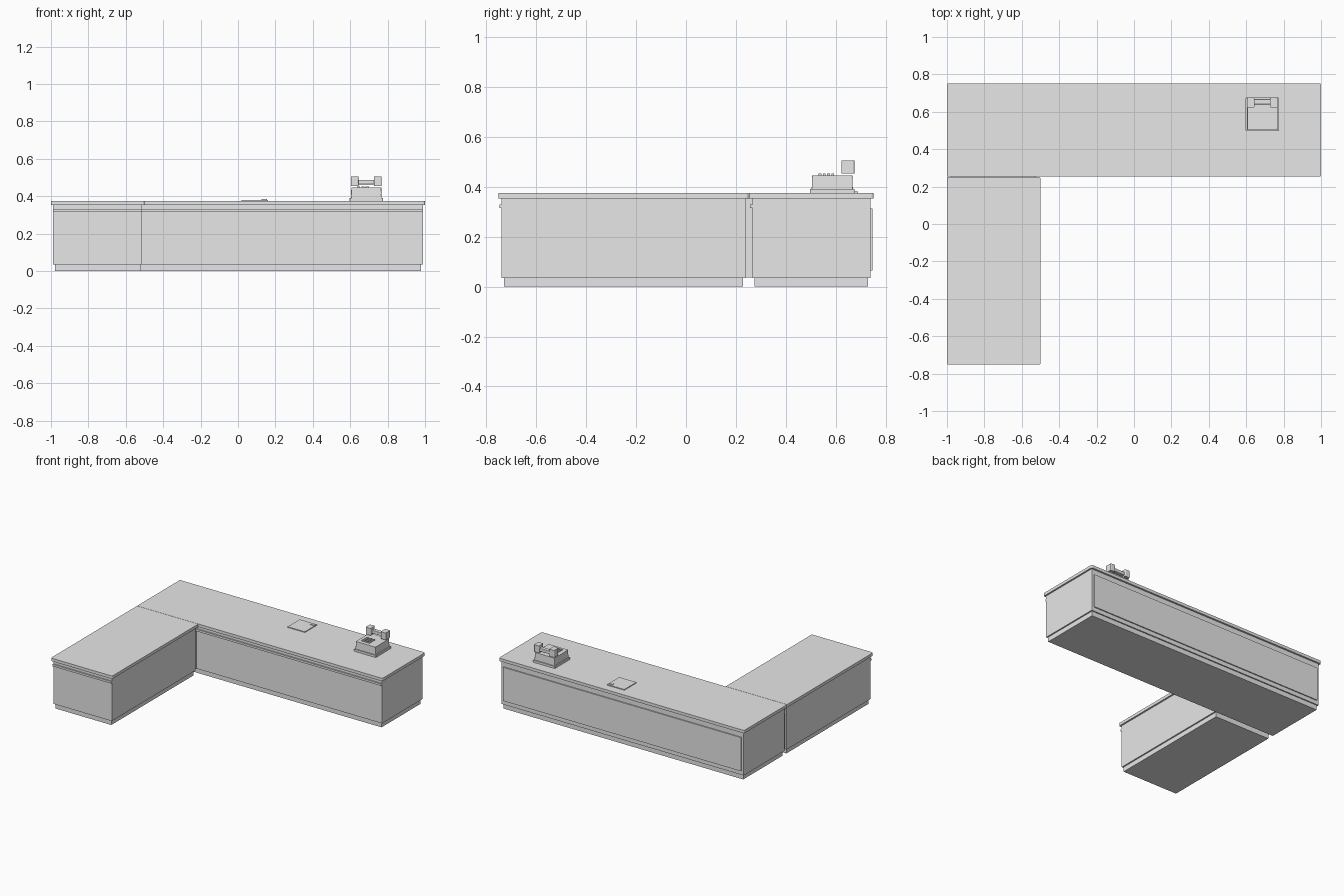
import bpy
from mathutils import Vector

if "Cube" in bpy.data.objects:
    bpy.data.objects.remove(bpy.data.objects["Cube"], do_unlink=True)

grey = bpy.data.materials.new("plain_grey")
grey.use_nodes = True
grey.diffuse_color = (0.8, 0.8, 0.8, 1)
grey.node_tree.nodes["Principled BSDF"].inputs["Base Color"].default_value = (0.8, 0.8, 0.8, 1)


def box(name, x, y, z, bevel=0, upright=False, taper=0):
    """Box from (min, max) ranges; upright bevels only the vertical edges."""
    bpy.ops.mesh.primitive_cube_add(size=1)
    ob = bpy.context.object
    ob.name = name
    low, high = Vector((x[0], y[0], z[0])), Vector((x[1], y[1], z[1]))
    ob.location = (low + high) / 2
    size = high - low
    for v in ob.data.vertices:
        v.co = Vector(a * b for a, b in zip(v.co, size))
        if v.co.z > 0:
            v.co.x -= taper if v.co.x > 0 else -taper
            v.co.y -= taper if v.co.y > 0 else -taper
    ob.data.materials.append(grey)
    if bevel:
        mod = ob.modifiers.new("rounded_edges", 'BEVEL')
        mod.width, mod.segments = bevel, 3
        if upright:
            mod.limit_method = 'WEIGHT'
            weights = ob.data.attributes.new("bevel_weight_edge", 'FLOAT', 'EDGE')
            for e in ob.data.edges:
                a, b = (ob.data.vertices[i].co for i in e.vertices)
                weights.data[e.index].value = 1.0 if abs(a.z - b.z) > size.z / 2 else 0.0
        bpy.ops.object.shade_smooth_by_angle()
    return ob


def inset(span, amount):
    return span[0] + amount, span[1] - amount


def counter(name, x, y):
    """Counter with worktop, cabinet, plinth, rear panel and front trim."""
    box(name + "_worktop", x, y, (0.353, 0.375), 0.008, True)
    box(name + "_cabinet", inset(x, 0.012), inset(y, 0.013), (0.035, 0.353))
    box(name + "_plinth", inset(x, 0.022), inset(y, 0.022), (0, 0.035))
    box(name + "_rear_panel", inset(x, 0.03), (y[1] - 0.013, y[1] - 0.005), (0.065, 0.313))
    box(name + "_front_trim", inset(x, 0.012), (y[0] + 0.004, y[0] + 0.013), (0.315, 0.33))


# Two counters set in an L, with a joint strip between them
counter("back_counter", (-1, 1), (0.253, 0.752))
counter("side_counter", (-1, -0.5), (-0.752, 0.251))
box("counter_joint", (-0.975, -0.525), (0.236, 0.268), (0.037, 0.353))

# Notepad with a clip
box("notepad", (0.02, 0.16), (0.55, 0.69), (0.375, 0.381))
box("notepad_clip", (0.125, 0.155), (0.662, 0.676), (0.381, 0.385))

# Desk telephone
box("phone_base", (0.597, 0.775), (0.497, 0.676), (0.375, 0.391), 0.004, True)
box("phone_body", (0.604, 0.768), (0.504, 0.669), (0.391, 0.446), 0.004, True, 0.002)
for row in range(4):
    for column in range(3):
        kx, ky = 0.635 + column * 0.024, 0.532 + row * 0.017
        box("phone_key", (kx, kx + 0.017), (ky, ky + 0.011), (0.444, 0.453))

# Handset with two end pieces
box("handset_bar", (0.64, 0.73), (0.640, 0.668), (0.464, 0.488), 0.003)
for side, hx in (("right", 0.603), ("left", 0.727)):
    box("handset_end_" + side, (hx, hx + 0.041), (0.623, 0.675), (0.454, 0.506), 0.006, True)
